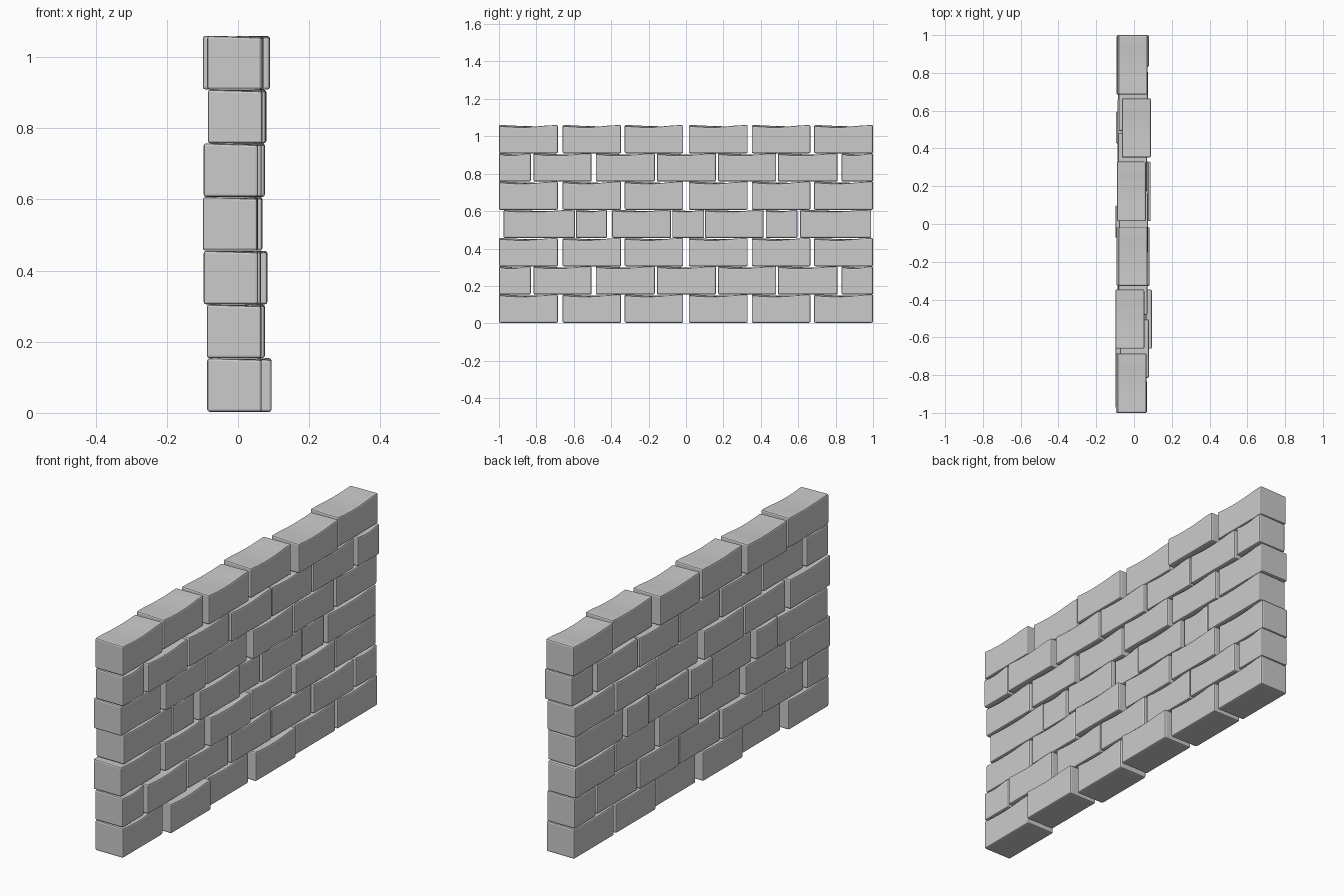
import bpy, bmesh, math

if "Cube" in bpy.data.objects:
    bpy.data.objects.remove(bpy.data.objects["Cube"])

ROW_H = 0.151
THICK = 0.153

# (start, end) of each brick along y for the three course patterns
FULL = [(-1, -.685), (-.66, -.347), (-.328, -.015), (.015, .33), (.352, .665), (.685, 1)]
HALF = [(-1, -.83), (-.815, -.505), (-.482, -.167), (-.155, .16), (.172, .482), (.492, .81), (.832, 1)]
MIXED = [(-.975, -.593), (-.588, -.422), (-.395, -.08), (-.073, .097), (.102, .415), (.427, .595), (.61, .99)]

# Courses from the ground up: pattern and sideways shift of each brick
COURSES = [
    (FULL, [-.01, .018, -.008, .012, -.005, -.008]),
    (HALF, [-.011, -.001, -.010, -.004, -.008, -.003, -.010]),
    (FULL, [-.020, -.012, .006, -.010, -.004, -.015]),
    (MIXED, [-.022, -.020, -.008, -.022, -.012, -.020, -.008]),
    (FULL, [-.020, -.010, -.016, -.001, -.010, -.012]),
    (HALF, [-.008, .002, -.006, -.002, -.007, -.004, .003]),
    (FULL, [-.01, -.022, -.005, -.014, .013, -.005]),
]


def brick(name, y0, y1, z, x):
    """A stone brick with a gently worn, twisted top and chipped edges."""
    bm = bmesh.new()
    bmesh.ops.create_cube(bm, size=1)
    long_edges = [e for e in bm.edges if abs(e.verts[0].co.y - e.verts[1].co.y) > .5]
    bmesh.ops.subdivide_edges(bm, edges=long_edges, cuts=5, use_grid_fill=True)
    for v in bm.verts:
        t = v.co.y * 2
        side = 1 if v.co.x > 0 else -1
        top = v.co.z > 0
        v.co.x *= THICK
        v.co.y = (y0 + y1) / 2 + v.co.y * (y1 - y0)
        v.co.z *= ROW_H
        if top:
            v.co.z -= .011 * max(0, math.cos((t + .25 * side) * math.pi / 2))* (1 if side > 0 else .6)
    me = bpy.data.meshes.new(name)
    bm.to_mesh(me)
    bm.free()
    ob = bpy.data.objects.new(name, me)
    ob.location = (x, 0, z)
    bpy.context.collection.objects.link(ob)
    bev = ob.modifiers.new("worn_edges", 'BEVEL')
    bev.width = .007
    bev.segments = 2
    bev.limit_method = 'ANGLE'
    bev.angle_limit = math.radians(40)
    return ob


# Stack the courses
for r, (pattern, shifts) in enumerate(COURSES):
    for c, ((y0, y1), x) in enumerate(zip(pattern, shifts)):
        brick(f"brick_{r + 1}_{c + 1}", y0, y1, .003 + ROW_H * (r + .5), x)
